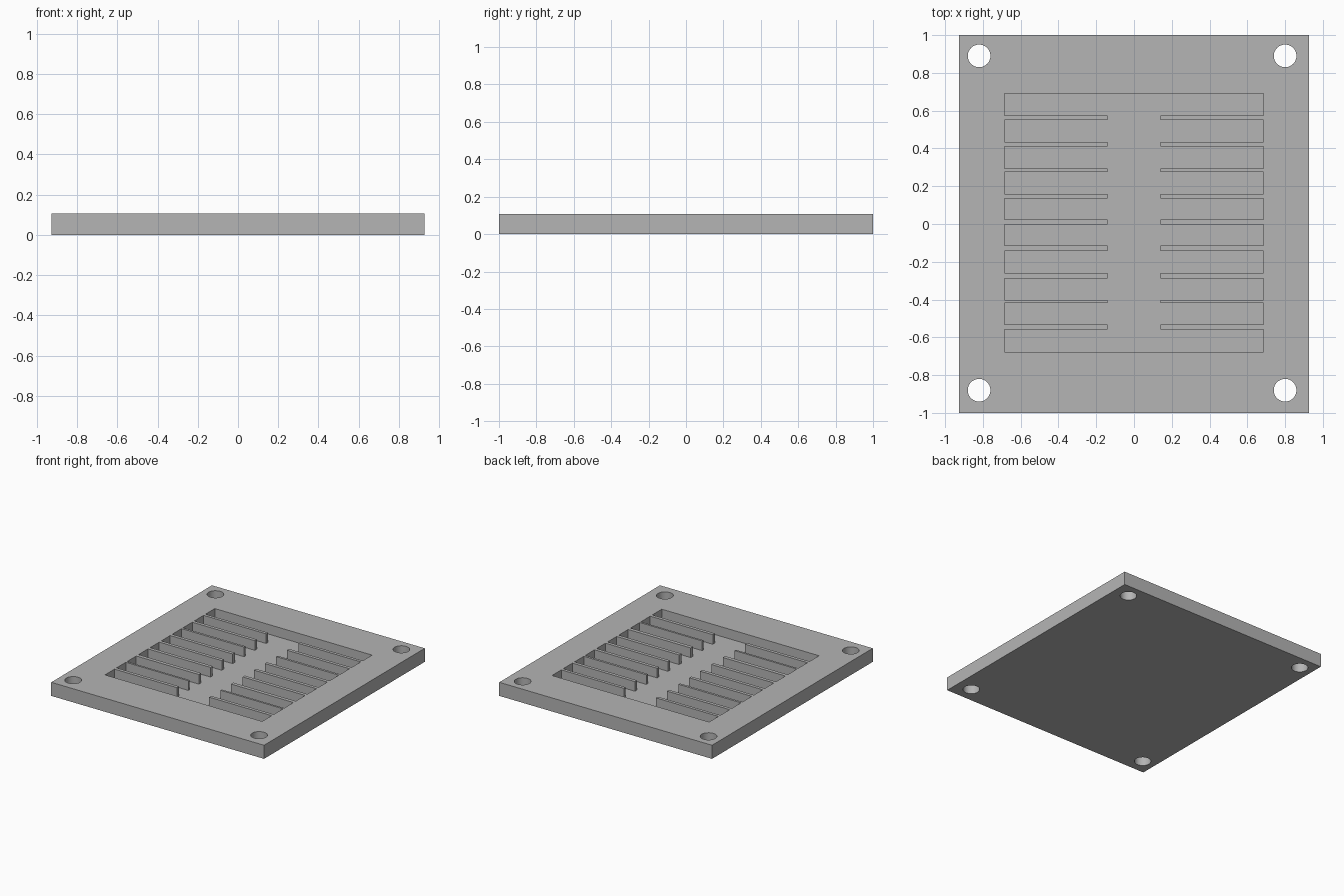
import bpy
import bmesh
from mathutils import Matrix, Vector

if "Cube" in bpy.data.objects:
    bpy.data.objects.remove(bpy.data.objects["Cube"], do_unlink=True)

HALF_X, HALF_Y, TOP = 0.927, 1.0, 0.107
FLOOR = 0.031
POCKET_X, POCKET_BACK, POCKET_FRONT = 0.685, 0.69, -0.677
CHANNEL_X = 0.14

grey = bpy.data.materials.new("plain_grey")
grey.use_nodes = True
grey.diffuse_color = (0.46, 0.46, 0.46, 1)
grey.node_tree.nodes["Principled BSDF"].inputs["Base Color"].default_value = (0.46, 0.46, 0.46, 1)


def finish(name, bm):
    mesh = bpy.data.meshes.new(name)
    bm.to_mesh(mesh)
    bm.free()
    mesh.materials.append(grey)
    obj = bpy.data.objects.new(name, mesh)
    bpy.context.collection.objects.link(obj)
    return obj


def box(name, low, high):
    low, high = Vector(low), Vector(high)
    bm = bmesh.new()
    bmesh.ops.create_cube(bm, size=1, matrix=Matrix.Translation((low + high) / 2)
                          @ Matrix.Diagonal((*(high - low), 1)))
    return finish(name, bm)


def cylinder(name, x, y, radius):
    bm = bmesh.new()
    bmesh.ops.create_cone(bm, cap_ends=True, segments=48, radius1=radius, radius2=radius,
                          depth=1, matrix=Matrix.Translation((x, y, 0)))
    return finish(name, bm)


def cut(target, cutter):
    mod = target.modifiers.new(cutter.name, 'BOOLEAN')
    mod.operation = 'DIFFERENCE'
    mod.solver = 'EXACT'
    mod.object = cutter
    bpy.context.view_layer.objects.active = target
    bpy.ops.object.modifier_apply(modifier=mod.name)
    bpy.data.objects.remove(cutter, do_unlink=True)


# Base plate with a recessed pocket and four through holes
plate = box("base_plate", (-HALF_X, -HALF_Y, 0), (HALF_X, HALF_Y, TOP))
cut(plate, box("pocket_cutter", (-POCKET_X, POCKET_FRONT, FLOOR), (POCKET_X, POCKET_BACK, 1)))
for x in (-0.82, 0.80):
    for y in (-0.88, 0.89):
        cut(plate, cylinder("hole_cutter", x, y, 0.06))

# Smooth hole walls, crisp edges
bpy.ops.object.select_all(action='DESELECT')
plate.select_set(True)
bpy.context.view_layer.objects.active = plate
bpy.ops.object.shade_smooth_by_angle()

# Two rows of thin fins reaching from the pocket walls to the central channel
FINS = [(0.55, 0.574), (0.409, 0.435), (0.276, 0.294), (0.134, 0.16), (-0.002, 0.024),
        (-0.142, -0.115), (-0.288, -0.259), (-0.418, -0.402), (-0.559, -0.533)]
for i, (front, back) in enumerate(FINS):
    box(f"right_fin_{i + 1}", (-POCKET_X, front, FLOOR), (-CHANNEL_X, back, TOP))
    box(f"left_fin_{i + 1}", (CHANNEL_X, front, FLOOR), (POCKET_X, back, TOP))
